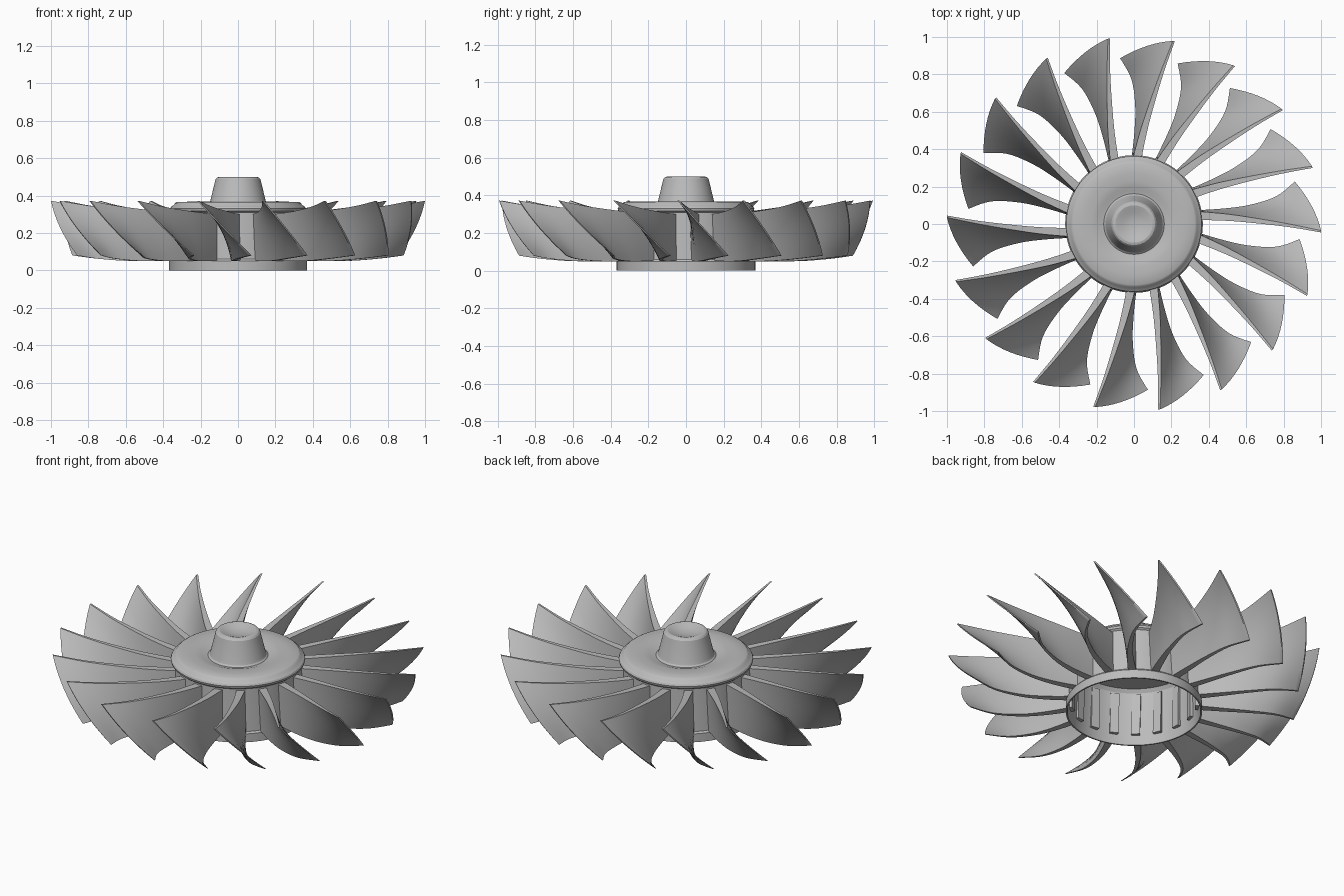
import bpy, bmesh, math
from mathutils import Vector, Matrix

if "Cube" in bpy.data.objects:
    bpy.data.objects.remove(bpy.data.objects["Cube"])

BLADES = 18
metal = bpy.data.materials.new("grey_metal")
metal.diffuse_color = (0.5, 0.5, 0.5, 1)
metal.use_nodes = True
metal.node_tree.nodes["Principled BSDF"].inputs["Base Color"].default_value = metal.diffuse_color


def finish(bm, name, angle):
    bmesh.ops.recalc_face_normals(bm, faces=bm.faces)
    mesh = bpy.data.meshes.new(name)
    bm.to_mesh(mesh)
    bm.free()
    mesh.materials.append(metal)
    obj = bpy.data.objects.new(name, mesh)
    bpy.context.collection.objects.link(obj)
    bpy.ops.object.select_all(action='DESELECT')
    bpy.context.view_layer.objects.active = obj
    obj.select_set(True)
    bpy.ops.object.shade_smooth_by_angle(angle=math.radians(angle))
    return obj


def lathe(name, profile, steps=96):
    bm = bmesh.new()
    verts = [bm.verts.new((r, 0, z)) for r, z in profile]
    edges = [bm.edges.new(pair) for pair in zip(verts, verts[1:])]
    bmesh.ops.spin(bm, geom=verts + edges, cent=(0, 0, 0), axis=(0, 0, 1),
                   angle=math.tau, steps=steps)
    bmesh.ops.remove_doubles(bm, verts=bm.verts, dist=1e-5)
    return finish(bm, name, 28)


def curve_at(points, u):
    """Smooth curve through evenly spaced points, u from 0 to 1."""
    n = len(points) - 1
    i = min(int(u * n), n - 1)
    f = u * n - i
    p = [Vector(points[max(0, min(n, i + k))]) for k in (-1, 0, 1, 2)]
    return 0.5 * (2 * p[1] + (p[2] - p[0]) * f
                  + (2 * p[0] - 5 * p[1] + 4 * p[2] - p[3]) * f ** 2
                  + (3 * p[1] - p[0] - 3 * p[2] + p[3]) * f ** 3)


# Hollow hub: outer wall, chamfered cap, dished ring, cone nose, then inside
lathe("hub", [
    (0, 0.478), (0.03, 0.480), (0.06, 0.486), (0.085, 0.496), (0.10, 0.50),
    (0.112, 0.497), (0.12, 0.488), (0.148, 0.372), (0.153, 0.358), (0.162, 0.350),
    (0.178, 0.353), (0.20, 0.361), (0.23, 0.366), (0.27, 0.367), (0.325, 0.366),
    (0.336, 0.360), (0.343, 0.350), (0.358, 0.340), (0.363, 0.330), (0.360, 0.318),
    (0.350, 0.310), (0.350, 0.300), (0.360, 0.06), (0.368, 0.05), (0.368, 0.0),
    (0.360, 0.0), (0.352, 0.05), (0.340, 0.31), (0.325, 0.33), (0, 0.335)])

# Twisted blades: upper and lower edges joined by a chord, thick at the root
UPPER = [(0.33, 0.045, 0.30), (0.50, 0.035, 0.31), (0.67, 0.015, 0.325),
         (0.84, -0.010, 0.345), (1.0, -0.040, 0.372)]
LOWER = [(0.33, 0.050, 0.055), (0.48, 0.065, 0.050), (0.62, 0.090, 0.052),
         (0.76, 0.140, 0.064), (0.86, 0.222, 0.080)]
NU, NV = 20, 8


def blade_point(i, j, side):
    u, v = i / NU, j / NV
    p = curve_at(UPPER, u).lerp(curve_at(LOWER, u), v)
    p.x += 0.02 * u * 4 * v * (1 - v)
    p.y += side * (0.019 * (1 - u) ** 1.3 + 0.005)
    return p


def add_blade(bm, turn):
    grid = {(i, j, s): bm.verts.new(turn @ blade_point(i, j, s))
            for i in range(NU + 1) for j in range(NV + 1) for s in (-1, 1)}
    quad = lambda *keys: bm.faces.new([grid[k] for k in keys])
    for i in range(NU):
        for j in range(NV):
            for s in (-1, 1):
                quad((i, j, s), (i + 1, j, s), (i + 1, j + 1, s), (i, j + 1, s))
        for j in (0, NV):
            quad((i, j, -1), (i + 1, j, -1), (i + 1, j, 1), (i, j, 1))
    for j in range(NV):
        for i in (0, NU):
            quad((i, j, -1), (i, j + 1, -1), (i, j + 1, 1), (i, j, 1))


bm = bmesh.new()
for k in range(BLADES):
    add_blade(bm, Matrix.Rotation(math.tau * k / BLADES, 3, 'Z'))
finish(bm, "blades", 35)
